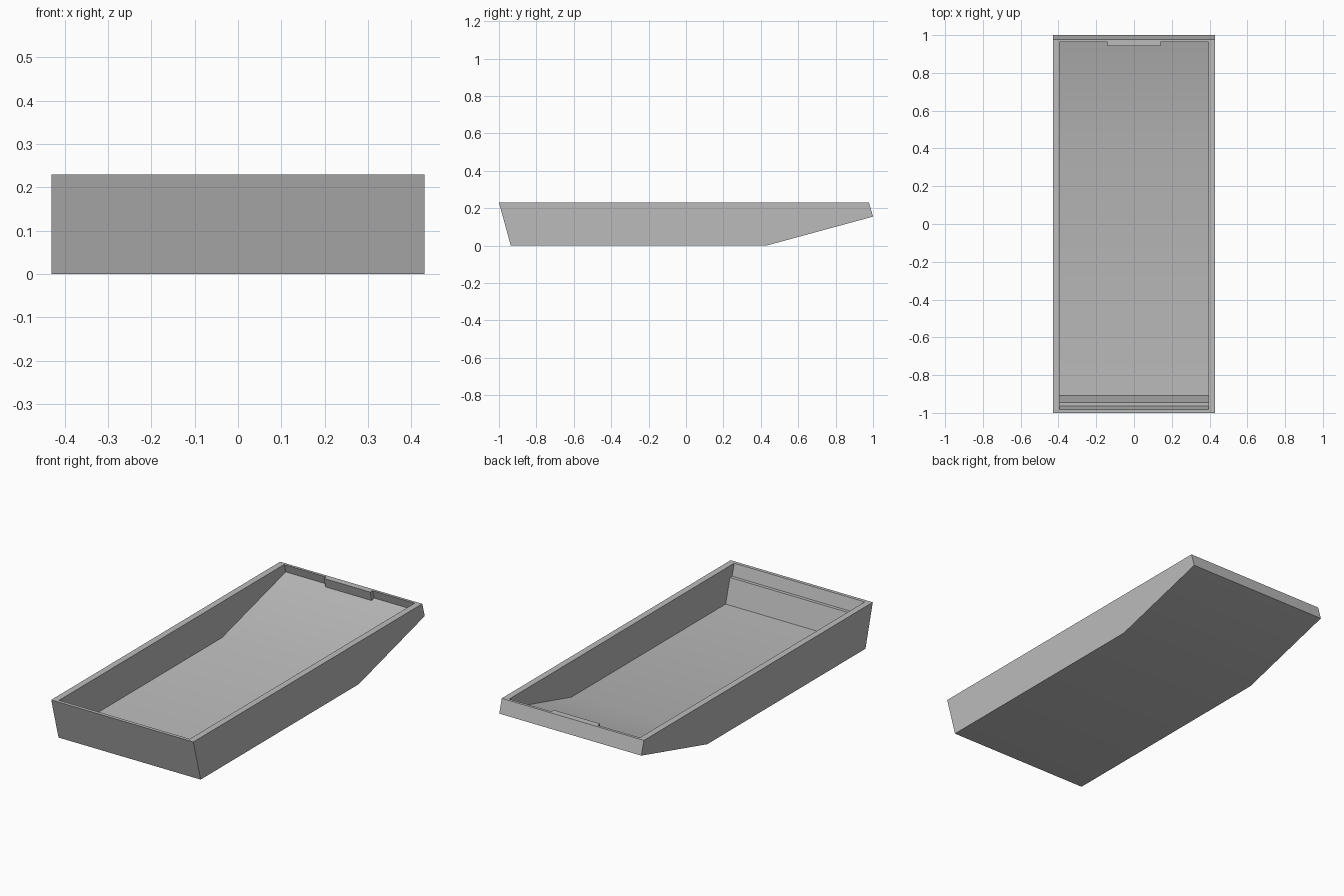
import bpy, bmesh, math

if "Cube" in bpy.data.objects:
    bpy.data.objects.remove(bpy.data.objects["Cube"])

grey = bpy.data.materials.new("plain grey")
grey.diffuse_color = (0.5, 0.5, 0.5, 1)
grey.use_nodes = True
grey.node_tree.nodes["Principled BSDF"].inputs["Base Color"].default_value = grey.diffuse_color

HALF_OUT, HALF_IN = 0.43, 0.395
# Side profiles as (y, z), running from the back rim under to the front rim
OUTER = [(0.978, 0.23), (1.0, 0.155), (0.43, 0.0), (-0.937, 0.0), (-1.0, 0.23)]
INNER = [(0.963, 0.23), (0.977, 0.184), (0.425, 0.035), (-0.907, 0.035),
         (-0.944, 0.166), (-0.963, 0.166), (-0.981, 0.23)]
# Latch block against the sloping back wall
TAB = [(0.942, 0.23), (0.956, 0.178), (0.977, 0.184), (0.963, 0.23)]


def rows(bm, profile, half):
    """Left and right copies of a side profile."""
    return [[bm.verts.new((s * half, y, z)) for y, z in profile] for s in (-1, 1)]


def strip(bm, left, right):
    """Quads joining the two copies of a profile."""
    for i in range(len(left) - 1):
        bm.faces.new((left[i], left[i + 1], right[i + 1], right[i]))


def finish(bm, name):
    bmesh.ops.recalc_face_normals(bm, faces=bm.faces)
    mesh = bpy.data.meshes.new(name)
    bm.to_mesh(mesh)
    bm.free()
    mesh.materials.append(grey)
    obj = bpy.data.objects.new(name, mesh)
    bpy.context.collection.objects.link(obj)
    bpy.ops.object.select_all(action='DESELECT')
    obj.select_set(True)
    bpy.context.view_layer.objects.active = obj
    bpy.ops.object.shade_smooth_by_angle(angle=math.radians(30))


# Open tray: outer shell, inner shell and the rim between them
bm = bmesh.new()
out_l, out_r = rows(bm, OUTER, HALF_OUT)
in_l, in_r = rows(bm, INNER, HALF_IN)
for side in (out_l, out_r, in_l, in_r):
    bm.faces.new(side)
strip(bm, out_l, out_r)
strip(bm, in_l, in_r)
outer_rim = [out_l[0], out_r[0], out_r[-1], out_l[-1]]
inner_rim = [in_l[0], in_r[0], in_r[-1], in_l[-1]]
for i in range(4):
    j = (i + 1) % 4
    bm.faces.new((outer_rim[i], outer_rim[j], inner_rim[j], inner_rim[i]))
finish(bm, "tray")

# Latch block at the middle of the back wall
bm = bmesh.new()
tab_l, tab_r = rows(bm, TAB, 0.14)
bm.faces.new(tab_l)
bm.faces.new(tab_r)
strip(bm, tab_l + tab_l[:1], tab_r + tab_r[:1])
finish(bm, "back_latch_block")
